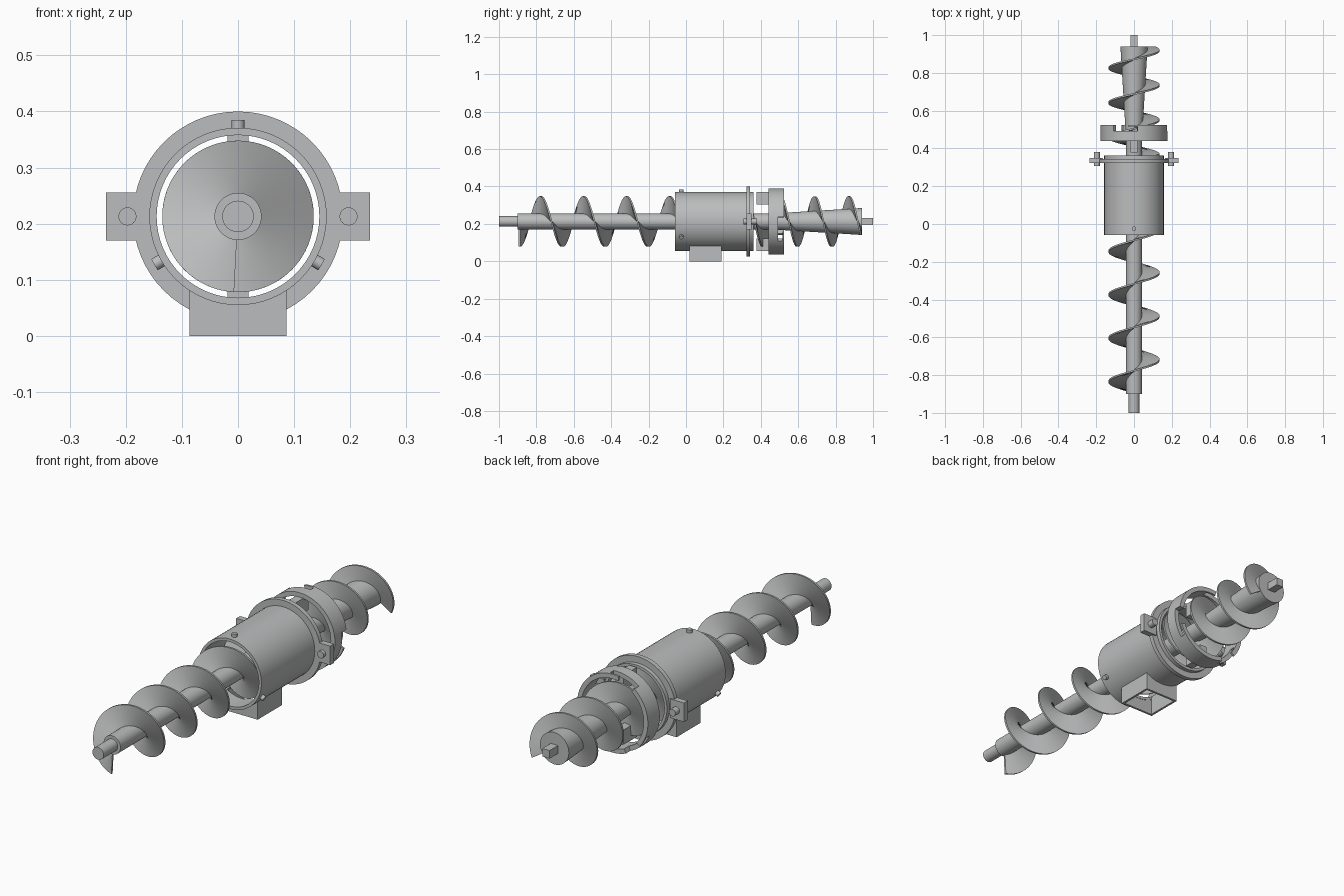
import bpy, bmesh, math
from mathutils import Vector

if "Cube" in bpy.data.objects:
    bpy.data.objects.remove(bpy.data.objects["Cube"], do_unlink=True)

ZC = 0.213      # height of the auger axis
R_AUGER = 0.135
steel = bpy.data.materials.new("grey_steel")
steel.use_nodes = True
steel.diffuse_color = (0.5, 0.505, 0.51, 1)
steel.node_tree.nodes["Principled BSDF"].inputs["Base Color"].default_value = (0.5, 0.505, 0.51, 1)


def finish(name, bm, smooth=True):
    bmesh.ops.recalc_face_normals(bm, faces=bm.faces)
    me = bpy.data.meshes.new(name)
    bm.to_mesh(me)
    bm.free()
    ob = bpy.data.objects.new(name, me)
    bpy.context.collection.objects.link(ob)
    me.materials.append(steel)
    bpy.ops.object.select_all(action='DESELECT')
    ob.select_set(True)
    bpy.context.view_layer.objects.active = ob
    if smooth:
        bpy.ops.object.shade_smooth_by_angle(angle=math.radians(35))
    return ob


def on_axis(r, y, a):
    return Vector((r * math.cos(a), y, ZC + r * math.sin(a)))


def revolve(name, profile, n=64, closed=True):
    """Spin (radius, y) points around the auger axis."""
    bm = bmesh.new()
    rings = [[bm.verts.new(on_axis(r, y, 2 * math.pi * i / n)) for i in range(n)]
             for r, y in profile]
    count = len(rings) if closed else len(rings) - 1
    for k in range(count):
        a, b = rings[k], rings[(k + 1) % len(rings)]
        for i in range(n):
            j = (i + 1) % n
            bm.faces.new((a[i], a[j], b[j], b[i]))
    if not closed:
        bm.faces.new(rings[0])
        bm.faces.new(rings[-1])
    return finish(name, bm)


def ring(name, r_in, r_out, y0, y1):
    return revolve(name, [(r_in, y0), (r_out, y0), (r_out, y1), (r_in, y1)])


def box(name, x0, x1, y0, y1, z0, z1):
    bm = bmesh.new()
    bmesh.ops.create_cube(bm, size=1)
    for v in bm.verts:
        v.co = Vector(((x0 + x1) / 2 + v.co.x * (x1 - x0),
                       (y0 + y1) / 2 + v.co.y * (y1 - y0),
                       (z0 + z1) / 2 + v.co.z * (z1 - z0)))
    return finish(name, bm, False)


def rod(name, p, q, r, n=24):
    p, q = Vector(p), Vector(q)
    bm = bmesh.new()
    bmesh.ops.create_cone(bm, cap_ends=True, segments=n, radius1=r, radius2=r, depth=(q - p).length)
    rot = (q - p).to_track_quat('Z', 'Y')
    for v in bm.verts:
        v.co = rot @ v.co + (p + q) / 2
    return finish(name, bm)


def cut(target, cutter):
    bpy.context.view_layer.objects.active = target
    m = target.modifiers.new("cut", 'BOOLEAN')
    m.object, m.operation, m.solver = cutter, 'DIFFERENCE', 'EXACT'
    bpy.ops.object.modifier_apply(modifier=m.name)
    bpy.data.objects.remove(cutter, do_unlink=True)


# Shaft: thin journal, straight body, tapered rear with a square drive end
def shaft_radius(y):
    return 0.042 + 0.03 * max(0.0, (y - 0.45) / 0.49)


revolve("shaft", [(0.028, -1.0), (0.028, -0.9), (0.042, -0.9), (0.042, 0.45), (0.072, 0.94)],
        n=48, closed=False)
box("square_drive_end", -0.018, 0.018, 0.935, 1.0, ZC - 0.018, ZC + 0.018)

# Screw flight: the pitch tightens inside the barrel
Y_START, Y_END, T = -0.89, 0.935, 0.009
bm = bmesh.new()
y, ang, prev = Y_START, math.radians(-93), None
steps = 640
dy = (Y_END - Y_START) / steps
for i in range(steps + 1):
    r0 = shaft_radius(y) - 0.006
    sect = [bm.verts.new(on_axis(r, yy, ang)) for r, yy in
            ((r0, y - T / 2), (R_AUGER, y - T / 2), (R_AUGER, y + T / 2), (r0, y + T / 2))]
    if prev:
        for k in range(4):
            j = (k + 1) % 4
            bm.faces.new((prev[k], prev[j], sect[j], sect[k]))
    else:
        bm.faces.new(sect)
    prev = sect
    pitch = 0.23 - 0.046 * min(1.0, max(0.0, y / 0.2))
    ang -= 2 * math.pi * dy / pitch
    y += dy
bm.faces.new(prev)
finish("screw_flight", bm)

# Barrel with an opening above the outlet chute
barrel = ring("barrel", 0.145, 0.158, -0.058, 0.362)
cut(barrel, box("opening_cutter", -0.077, 0.077, 0.03, 0.18, -0.05, 0.12))
chute = box("outlet_chute", -0.086, 0.086, 0.018, 0.19, 0.0, 0.085)
cut(chute, box("chute_cutter", -0.076, 0.076, 0.028, 0.18, -0.05, 0.15))
cut(chute, revolve("bore_cutter", [(0.15, -0.1), (0.15, 0.3)], closed=False))

# Locating pins around the barrel mouth
for i, deg in enumerate((90, 210, 330)):
    a = math.radians(deg)
    rod(f"locating_pin_{i + 1}", on_axis(0.15, -0.025, a), on_axis(0.172, -0.025, a), 0.0115)

# Flange with bolted ears
ring("flange", 0.15, 0.187, 0.323, 0.343)
for side, s in (("left", 1), ("right", -1)):
    xs = sorted((s * 0.165, s * 0.235))
    box(f"{side}_flange_ear", xs[0], xs[1], 0.323, 0.35, 0.17, 0.256)
    rod(f"{side}_ear_bolt", (s * 0.197, 0.307, ZC), (s * 0.197, 0.38, ZC), 0.016)

# Rear collar with three bayonet slots opening to the back edge
bands = [0.44, 0.492, 0.516, 0.525]
n = 90
bm = bmesh.new()
grid = [[bm.verts.new(on_axis(0.177, yb, math.radians(4 * i))) for i in range(n)] for yb in bands]
for k in range(3):
    for i in range(n):
        t = (4 * i + 36) % 120      # degrees past the start of the nearest slot
        if (k == 1 and t < 44) or (k == 2 and 16 <= t < 44):
            continue
        j = (i + 1) % n
        bm.faces.new((grid[k][i], grid[k][j], grid[k + 1][j], grid[k + 1][i]))
collar = finish("bayonet_collar", bm)
# Thickness goes inward whichever way the shell faces
outward = collar.data.polygons[0].normal.dot(collar.data.polygons[0].center - Vector((0, 0.45, ZC))) > 0
m = collar.modifiers.new("thickness", 'SOLIDIFY')
m.thickness, m.offset = 0.021, (-1 if outward else 1)
bpy.ops.object.modifier_apply(modifier=m.name)
bpy.ops.object.shade_smooth_by_angle(angle=math.radians(35))

# Keys joining the collar to the barrel bore
for name, s in (("upper_key", 1), ("lower_key", -1)):
    zs = sorted((ZC + s * 0.09, ZC + s * 0.157))
    box(name, -0.019, 0.019, 0.378, 0.475, zs[0], zs[1])
